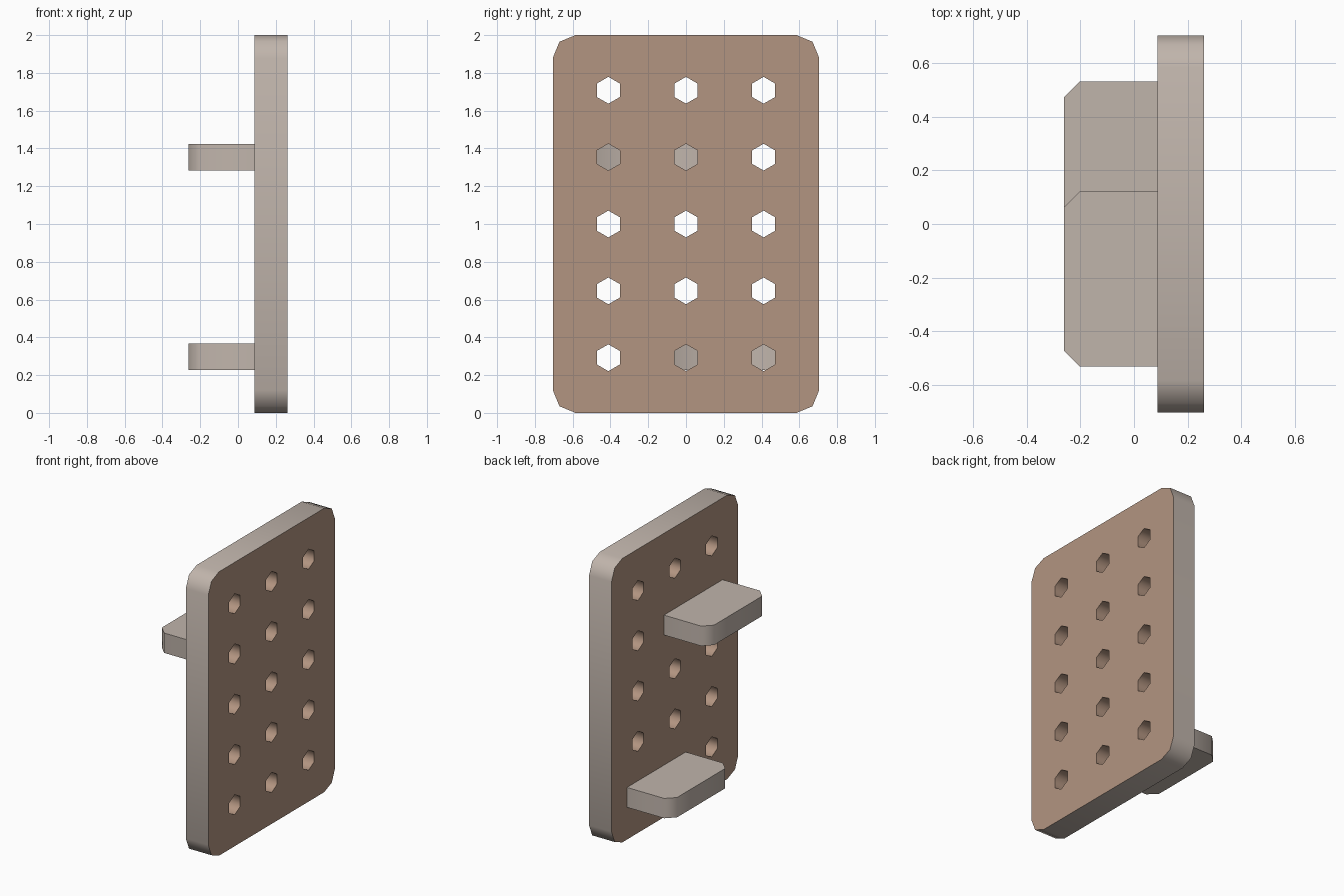
import bpy
import bmesh
from math import sin, cos, pi, radians

if "Cube" in bpy.data.objects:
    bpy.data.objects.remove(bpy.data.objects["Cube"], do_unlink=True)


def material(name, rgb):
    mat = bpy.data.materials.new(name)
    mat.use_nodes = True
    colour = (*rgb, 1)
    mat.diffuse_color = colour
    mat.node_tree.nodes["Principled BSDF"].inputs["Base Color"].default_value = colour
    return mat


TAN = material("tan", (0.45, 0.30, 0.22))
TAUPE = material("taupe", (0.53, 0.46, 0.41))

FRONT_X, BACK_X = 0.087, 0.262   # board thickness
PITCH_Y, PITCH_Z = 0.411, 0.354  # hole spacing
HOLE_R = 0.071


def finish(bm, name, mats):
    mesh = bpy.data.meshes.new(name)
    bm.to_mesh(mesh)
    bm.free()
    for mat in mats:
        mesh.materials.append(mat)
    obj = bpy.data.objects.new(name, mesh)
    bpy.context.collection.objects.link(obj)
    bpy.ops.object.select_all(action="DESELECT")
    obj.select_set(True)
    bpy.context.view_layer.objects.active = obj
    bpy.ops.object.shade_smooth_by_angle(angle=radians(65))
    return obj


def rounded_outline(half_y, half_z, radius, steps):
    points = []
    for corner, (sy, sz) in enumerate([(1, 1), (-1, 1), (-1, -1), (1, -1)]):
        for i in range(steps + 1):
            a = (corner + i / steps) * pi / 2
            points.append((sy * (half_y - radius) + radius * cos(a),
                           1 + sz * (half_z - radius) + radius * sin(a)))
    return points


def hexagon(y, z):
    return [(y + HOLE_R * sin(i * pi / 3), z + HOLE_R * cos(i * pi / 3))
            for i in range(6)]


# Board: rounded slab pierced by a grid of hexagonal holes
loops = [rounded_outline(0.705, 1.0, 0.12, 2)]
loops += [hexagon(c * PITCH_Y, 1 + r * PITCH_Z)
          for c in (-1, 0, 1) for r in range(-2, 3)]

bm = bmesh.new()
cap_edges = [[], []]
for loop in loops:
    rings = [[bm.verts.new((x, y, z)) for y, z in loop] for x in (FRONT_X, BACK_X)]
    count = len(loop)
    for i in range(count):
        j = (i + 1) % count
        wall = bm.faces.new((rings[0][i], rings[0][j], rings[1][j], rings[1][i]))
        # the outer rim is taupe, hole walls are tan
        wall.material_index = 1 if loop is loops[0] else 0
        for ring, edges in zip(rings, cap_edges):
            edges.append(bm.edges.get((ring[i], ring[j])))
for edges in cap_edges:
    bmesh.ops.triangle_fill(bm, edges=edges, use_beauty=True)
bmesh.ops.recalc_face_normals(bm, faces=bm.faces)
finish(bm, "pegboard", [TAN, TAUPE])


# Shelves: slabs with clipped outer corners, open where they meet the board
def shelf(name, y, z):
    half, tip, clip, thick = 0.327, -0.262, 0.059, 0.07
    outline = [(FRONT_X, y - half), (FRONT_X, y + half),
               (tip + clip, y + half), (tip, y + half - clip),
               (tip, y - half + clip), (tip + clip, y - half)]
    bm = bmesh.new()
    low = [bm.verts.new((px, py, z - thick)) for px, py in outline]
    high = [bm.verts.new((px, py, z + thick)) for px, py in outline]
    bm.faces.new(high)
    bm.faces.new(low[::-1])
    for i in range(1, len(outline)):
        j = (i + 1) % len(outline)
        bm.faces.new((low[i], low[j], high[j], high[i]))
    # outline is counter-clockwise from above, so faces point outward
    finish(bm, name, [TAUPE])


shelf("upper_shelf", -PITCH_Y / 2, 1 + PITCH_Z)
shelf("lower_shelf", PITCH_Y / 2, 1 - 2 * PITCH_Z + 0.005)
